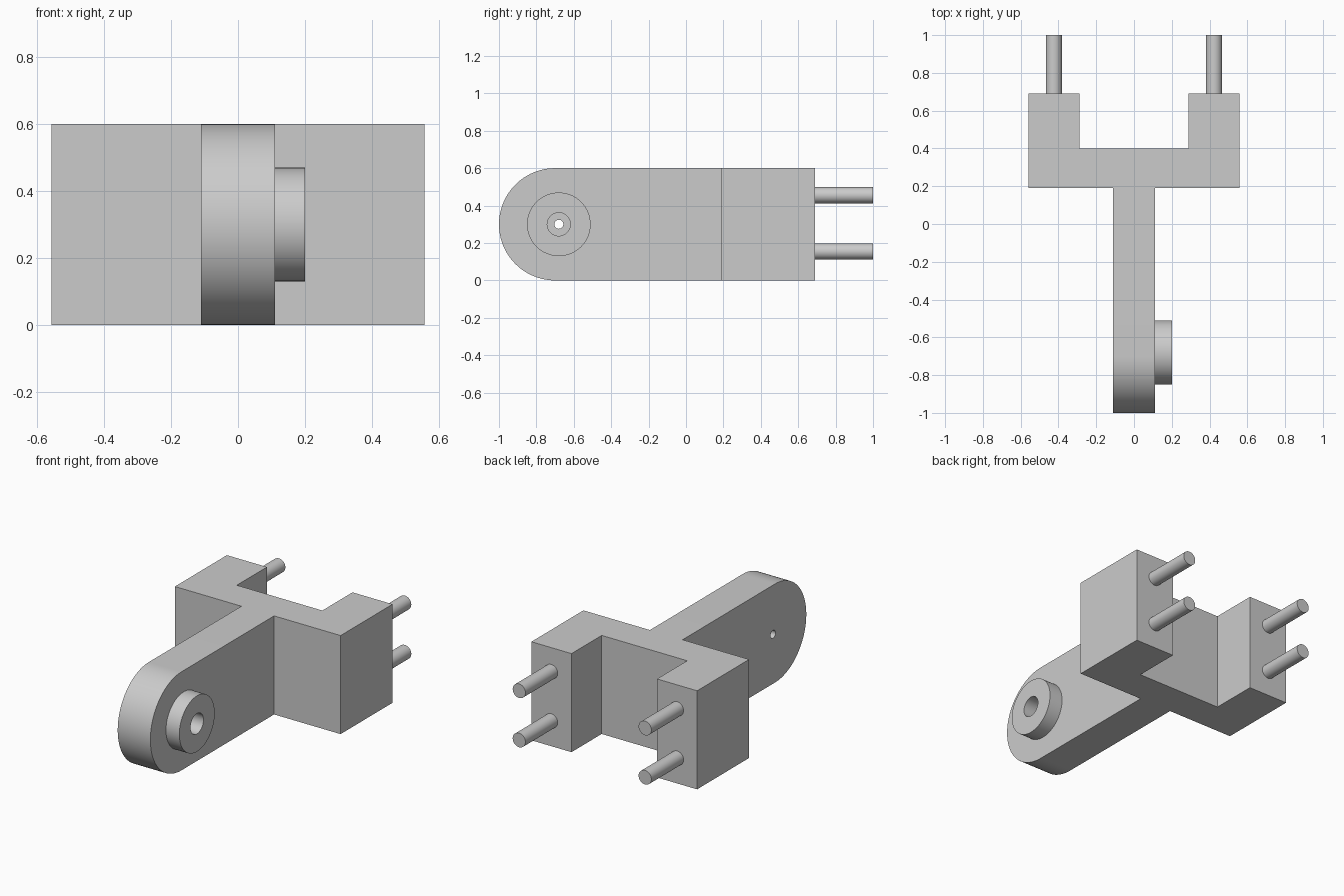
import bpy, bmesh, math
from mathutils import Matrix, Vector

cube = bpy.data.objects.get("Cube")
if cube:
    bpy.data.objects.remove(cube, do_unlink=True)

# Single grey material
grey = bpy.data.materials.new("light grey")
grey.use_nodes = True
color = (0.6, 0.6, 0.6, 1)
grey.diffuse_color = color
grey.node_tree.nodes["Principled BSDF"].inputs["Base Color"].default_value = color

HEIGHT = 0.6
MID = HEIGHT / 2
ARM_X = 0.11
PIVOT_Y = -0.68


def finish(name, bm):
    bmesh.ops.recalc_face_normals(bm, faces=bm.faces)
    mesh = bpy.data.meshes.new(name)
    bm.to_mesh(mesh)
    bm.free()
    mesh.materials.append(grey)
    obj = bpy.data.objects.new(name, mesh)
    bpy.context.collection.objects.link(obj)
    return obj


def extrude(name, points, direction):
    """Solid made from a closed outline swept along a direction."""
    bm = bmesh.new()
    face = bm.faces.new([bm.verts.new(p) for p in points])
    result = bmesh.ops.extrude_face_region(bm, geom=[face])
    moved = [v for v in result["geom"] if isinstance(v, bmesh.types.BMVert)]
    bmesh.ops.translate(bm, verts=moved, vec=direction)
    return finish(name, bm)


def rod(name, start, end, radius, sides=48):
    start, end = Vector(start), Vector(end)
    axis = end - start
    bm = bmesh.new()
    turn = axis.to_track_quat("Z", "Y").to_matrix().to_4x4()
    bmesh.ops.create_cone(bm, cap_ends=True, segments=sides, radius1=radius,
                          radius2=radius, depth=axis.length,
                          matrix=Matrix.Translation((start + end) / 2) @ turn)
    return finish(name, bm)


def select(obj):
    bpy.ops.object.select_all(action="DESELECT")
    obj.select_set(True)
    bpy.context.view_layer.objects.active = obj


def cut(obj, cutter):
    mod = obj.modifiers.new("hole", "BOOLEAN")
    mod.operation = "DIFFERENCE"
    mod.solver = "EXACT"
    mod.object = cutter
    select(obj)
    bpy.ops.object.modifier_apply(modifier=mod.name)


# U-shaped yoke
half = [(0.558, 0.19), (0.558, 0.69), (0.288, 0.69), (0.288, 0.4)]
outline = half + [(-x, y) for x, y in reversed(half)]
yoke = extrude("yoke", [(x, y, 0) for x, y in outline], (0, 0, HEIGHT))

# Arm with a rounded front end
steps = 48
arc = [math.pi / 2 + math.pi * i / steps for i in range(steps + 1)]
side = [(-1 + MID + MID * math.cos(a), MID + MID * math.sin(a)) for a in arc]
side += [(0.19, 0), (0.19, HEIGHT)]
arm = extrude("arm", [(-ARM_X, y, z) for y, z in side], (2 * ARM_X, 0, 0))

# Round boss around the pivot, with a stepped hole through boss and arm
boss = rod("pivot_boss", (ARM_X, PIVOT_Y, MID), (0.2, PIVOT_Y, MID), 0.17, 64)
for name, inner, radius in (("counterbore", 0.04, 0.062), ("through_hole", -0.3, 0.024)):
    cutter = rod(name, (inner, PIVOT_Y, MID), (0.3, PIVOT_Y, MID), radius)
    cutter.hide_render = True
    cut(arm, cutter)
    cut(boss, cutter)
    bpy.data.objects.remove(cutter, do_unlink=True)

# Four rear pins
pins = []
for label, x in (("left", 0.424), ("right", -0.424)):
    for level, z in (("lower", 0.155), ("upper", 0.455)):
        pins.append(rod(f"{label}_{level}_pin", (x, 0.69, z), (x, 1, z), 0.043, 32))

for obj in [arm, boss] + pins:
    select(obj)
    bpy.ops.object.shade_smooth_by_angle(angle=math.radians(30))
